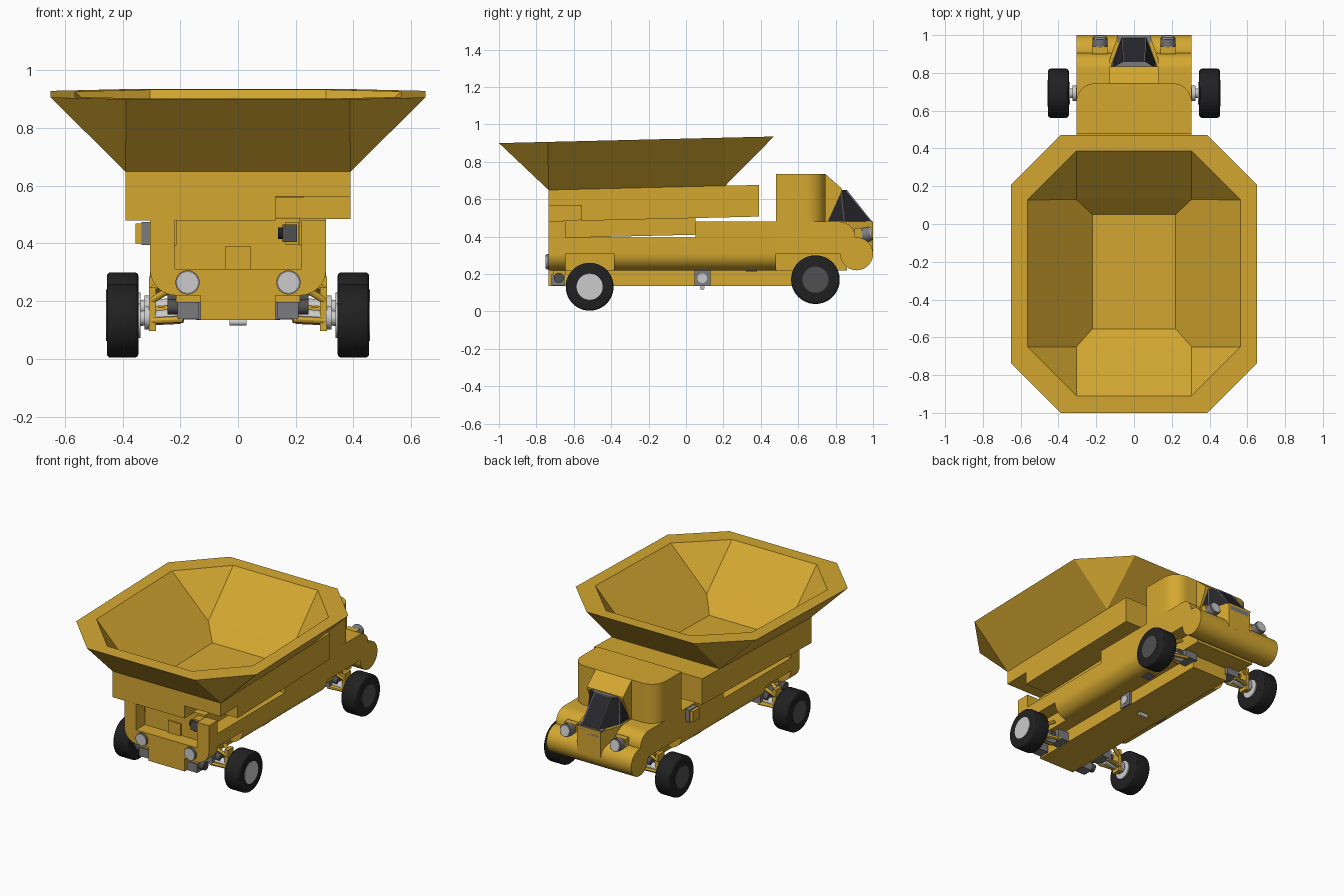
import bpy, bmesh, math
from mathutils import Vector

cube = bpy.data.objects.get("Cube")
if cube:
    bpy.data.objects.remove(cube)


def material(name, r, g, b):
    m = bpy.data.materials.new(name)
    m.use_nodes = True
    m.diffuse_color = (r, g, b, 1)
    bsdf = next(n for n in m.node_tree.nodes if n.type == 'BSDF_PRINCIPLED')
    bsdf.inputs["Base Color"].default_value = (r, g, b, 1)
    bsdf.inputs["Roughness"].default_value = 0.6
    return m


YELLOW = material("yellow paint", 0.66, 0.39, 0.03)
RUBBER = material("black rubber", 0.015, 0.015, 0.015)
SILVER = material("silver metal", 0.6, 0.6, 0.6)
GREY = material("grey metal", 0.2, 0.2, 0.21)
HUB = material("dark grey hub", 0.08, 0.08, 0.08)
GLASS = material("dark glass", 0.02, 0.02, 0.025)


def finish(name, bm, mats, smooth=False, tilt=False):
    bmesh.ops.recalc_face_normals(bm, faces=bm.faces)
    if tilt:  # the load bed rises gently toward the cab
        for v in bm.verts:
            v.co.z += 0.024 * (v.co.y + 1)
    mesh = bpy.data.meshes.new(name)
    bm.to_mesh(mesh)
    bm.free()
    ob = bpy.data.objects.new(name, mesh)
    bpy.context.collection.objects.link(ob)
    for m in mats:
        mesh.materials.append(m)
    if smooth:
        bpy.ops.object.select_all(action='DESELECT')
        ob.select_set(True)
        bpy.context.view_layer.objects.active = ob
        bpy.ops.object.shade_smooth_by_angle(angle=math.radians(30))
    return ob


def rings(name, loops, mat, cap_start=True, smooth=False, tilt=False):
    """Skin a stack of matching point loops."""
    bm = bmesh.new()
    rows = [[bm.verts.new(p) for p in loop] for loop in loops]
    n = len(rows[0])
    for a, b in zip(rows, rows[1:]):
        for i in range(n):
            j = (i + 1) % n
            bm.faces.new((a[i], a[j], b[j], b[i]))
    if cap_start:
        bm.faces.new(rows[0])
    bm.faces.new(rows[-1])
    bmesh.ops.remove_doubles(bm, verts=bm.verts, dist=0.0005)
    return finish(name, bm, [mat], smooth, tilt)


def prism(name, pts, axis, a, b, mat=YELLOW, smooth=True, tilt=False):
    """Extrude a 2D profile from a to b along an axis."""
    place = {'x': lambda p, t: (t, p[0], p[1]),
             'y': lambda p, t: (p[0], t, p[1]),
             'z': lambda p, t: (p[0], p[1], t)}[axis]
    return rings(name, [[place(p, t) for p in pts] for t in (a, b)], mat, True, smooth, tilt)


def box(name, x, y, z, mat=YELLOW, tilt=False):
    pts = [(x[0], y[0]), (x[1], y[0]), (x[1], y[1]), (x[0], y[1])]
    return prism(name, pts, 'z', z[0], z[1], mat, False, tilt)


def arc(cx, cy, r, start, end, n=10):
    return [(cx + r * math.cos(math.radians(start + (end - start) * i / n)),
             cy + r * math.sin(math.radians(start + (end - start) * i / n))) for i in range(n + 1)]


def rod(name, p, q, r, mat, sides=24, bevel=0):
    p, q = Vector(p), Vector(q)
    bm = bmesh.new()
    bmesh.ops.create_cone(bm, cap_ends=True, segments=sides, radius1=r, radius2=r, depth=(q - p).length)
    if bevel:
        rim = [e for e in bm.edges if abs(e.verts[0].co.z - e.verts[1].co.z) < 1e-5]
        bmesh.ops.bevel(bm, geom=rim, offset=bevel, segments=3, affect='EDGES', profile=0.5)
    turn = (q - p).to_track_quat('Z', 'Y')
    for v in bm.verts:
        v.co = turn @ v.co + (p + q) / 2
    return finish(name, bm, [mat], True)


def octagon(x, y0, y1, cut, z):
    return [(-x + cut, y0, z), (x - cut, y0, z), (x, y0 + cut, z), (x, y1 - cut, z),
            (x - cut, y1, z), (-x + cut, y1, z), (-x, y1 - cut, z), (-x, y0 + cut, z)]


# Hopper: flared shell with a thick rim and a sunken floor
hopper = rings("hopper", [octagon(.39, -.735, .21, 0, .643),
                          octagon(.65, -1, .47, .262, .9),
                          octagon(.565, -.91, .387, .26, .9),
                          octagon(.305, -.65, .13, 0, .64),
                          octagon(.22, -.555, .05, 0, .555)], YELLOW, False, False, True)

# Load bed, with the hopper pit and one rear corner cut out
bed = box("load_bed", (-.39, .39), (-.735, .39), (.474, .643), tilt=True)
pit = rings("pit_cutter", [octagon(.33, -.675, .155, 0, .66),
                           octagon(.225, -.56, .055, 0, .55)], YELLOW, True, False, True)
notch = box("notch_cutter", (.13, .5), (-.9, -.56), (.4, .556), tilt=True)
bpy.context.view_layer.objects.active = bed
for cutter in (pit, notch):
    cutter.hide_render = True
    mod = bed.modifiers.new("cut", 'BOOLEAN')
    mod.operation = 'DIFFERENCE'
    mod.object = cutter
    bpy.ops.object.modifier_apply(modifier=mod.name)
    bpy.data.objects.remove(cutter)
box("bed_keel", (-.215, .215), (-.645, .05), (.385, .48), tilt=True)


# Lower body with rounded bottom edges
def hull(top):
    return [(.305, top), (-.305, top)] + arc(-.215, .31, .09, 180, 270) + arc(.215, .31, .09, 270, 360)


prism("rear_deck", hull(.312), 'y', -.735, -.645)
prism("middle_body", hull(.395), 'y', -.385, .05)
prism("front_body", hull(.48), 'y', .05, .48)
box("rear_arch_top", (-.305, .305), (-.645, -.385), (.31, .395))
box("rear_arch_core", (-.215, .215), (-.645, -.385), (.22, .31))
box("front_arch_core", (-.215, .215), (.48, .86), (.22, .31))
box("frame_beam", (-.13, .13), (-.735, .72), (.135, .222))
box("rear_step", (-.045, .045), (-.655, -.64), (.305, .39))

# Cab block with rounded leading corners, fenders and bumper roll
prism("cab", [(-.305, .48), (.305, .48)] + arc(.205, .645, .1, 0, 90) + arc(-.205, .645, .1, 90, 180),
      'z', .31, .735)
prism("fender", [(.48, .31), (.905, .31)] + arc(.82, .395, .085, 0, 90) + [(.48, .48)], 'x', -.305, .305)
prism("bumper_roll", arc(.912, .308, .088, 0, 360, 40)[:-1], 'x', -.305, .305)
prism("roof_visor", [(.73, .48), (.76, .48), (.835, .645), (.835, .655), (.745, .735), (.73, .735)],
      'x', -.13, .13, YELLOW, False)
prism("nose", [(-.13, .74), (.13, .74), (.13, .87), (.085, 1), (-.085, 1), (-.13, .87)],
      'z', .31, .482, YELLOW, False)
box("nose_grille", (-.07, .07), (.995, 1), (.44, .47), GREY)
box("window_sill", (-.09, .09), (.96, .995), (.475, .487), GREY)

# Windshield canopy: grey frame with inset dark panes
canopy = rings("canopy", [[(-.125, .745, .48), (.125, .745, .48), (.12, .85, .48),
                           (.065, .995, .48), (-.065, .995, .48), (-.12, .85, .48)],
                          [(-.125, .745, .65), (.125, .745, .65), (.11, .83, .65),
                           (.06, .86, .65), (-.06, .86, .65), (-.11, .83, .65)]], GREY)
canopy.data.materials.append(GLASS)
bm = bmesh.new()
bm.from_mesh(canopy.data)
panes = [f for f in bm.faces if abs(f.normal.z) < .9]
bmesh.ops.inset_individual(bm, faces=panes, thickness=.007, depth=-.003)
for f in panes:
    f.material_index = 1
bm.to_mesh(canopy.data)
bm.free()

for s, side in ((1, "left"), (-1, "right")):
    def span(a, b):
        return tuple(sorted((s * a, s * b)))

    box(f"{side}_rear_post", span(.22, .305), (-.735, -.645), (.3, .48))

    # Lamps at both ends
    rod(f"{side}_rear_lamp", (s * .175, -.7, .265), (s * .175, -.745, .265), .042, GREY)
    rod(f"{side}_rear_lens", (s * .175, -.74, .265), (s * .175, -.75, .265), .036, SILVER)
    rod(f"{side}_front_lamp", (s * .18, .91, .4), (s * .18, .985, .415), .04, GREY)
    rod(f"{side}_front_lens", (s * .18, .98, .415), (s * .18, .992, .417), .034, SILVER)
    box(f"{side}_lamp_bracket", span(.14, .22), (.9, .94), (.39, .445))

    # Wheels and suspension
    for end, y, z, r in (("rear", -.515, .132, .128), ("front", .692, .17, .13)):
        tag = f"{side}_{end}"
        rod(tag + "_tire", (s * .345, y, z), (s * .455, y, z), r, RUBBER, 48, .014)
        hub = SILVER if (s > 0 and end == "rear") else HUB
        rod(tag + "_hub", (s * .45, y, z), (s * .458, y, z), .07, hub, 32)
        rod(tag + "_inner_hub", (s * .338, y, z), (s * .348, y, z), .06, SILVER, 32)
        rod(tag + "_axle", (s * .2, y, z + .015), (s * .345, y, z + .008), .026, SILVER)
        rod(tag + "_axle_collar", (s * .305, y, z + .01), (s * .325, y, z + .01), .04, SILVER)
        box(tag + "_gearbox", span(.12, .21), (y - .05, y + .05), (z + .005, z + .065), GREY)
        rod(tag + "_gearbox_cap", (s * .21, y, z + .04), (s * .245, y, z + .04), .025, HUB)
        box(tag + "_knuckle", span(.285, .308), (y - .03, y + .03), (z - .035, z + .115))
        for dy in (-.04, .04):
            rod(tag + "_lower_arm", (s * .3, y + dy / 2, z), (s * .19, y + dy, z - .005 + .01), .012, YELLOW, 12)
            rod(tag + "_upper_arm", (s * .3, y + dy / 2, z + .07), (s * .235, y + dy, z + .11), .012, YELLOW, 12)

    # Small underside fittings
    box(f"{side}_beam_port", span(.125, .145), (.045, .13), (.135, .22), GREY)
    rod(f"{side}_beam_port_ring", (s * .14, .087, .178), (s * .15, .087, .178), .026, SILVER)
    box(f"{side}_hull_port", span(.15, .21), (.32, .38), (.213, .225), GREY)
    box(f"{side}_tail_box", span(.137, .21), (-.72, -.65), (.14, .197), GREY)
    box(f"{side}_tail_bracket", span(.13, .215), (-.71, -.645), (.195, .225))
    rod(f"{side}_tail_cap", (s * .21, -.68, .18), (s * .245, -.68, .18), .027, HUB)

# Side and rear service units
box("side_unit_base", (-.335, -.3), (.36, .44), (.395, .475), GREY)
box("side_unit_plate", (-.355, -.335), (.365, .435), (.4, .47))
box("rear_unit_base", (.165, .212), (-.7, -.64), (.395, .475))
box("rear_unit_plate", (.155, .205), (-.712, -.7), (.405, .465), HUB)
rod("rear_unit_knob", (.165, -.68, .435), (.138, -.68, .435), .02, RUBBER)
rod("beam_drain", (-.03, .087, .127), (.03, .087, .127), .012, SILVER, 16)
